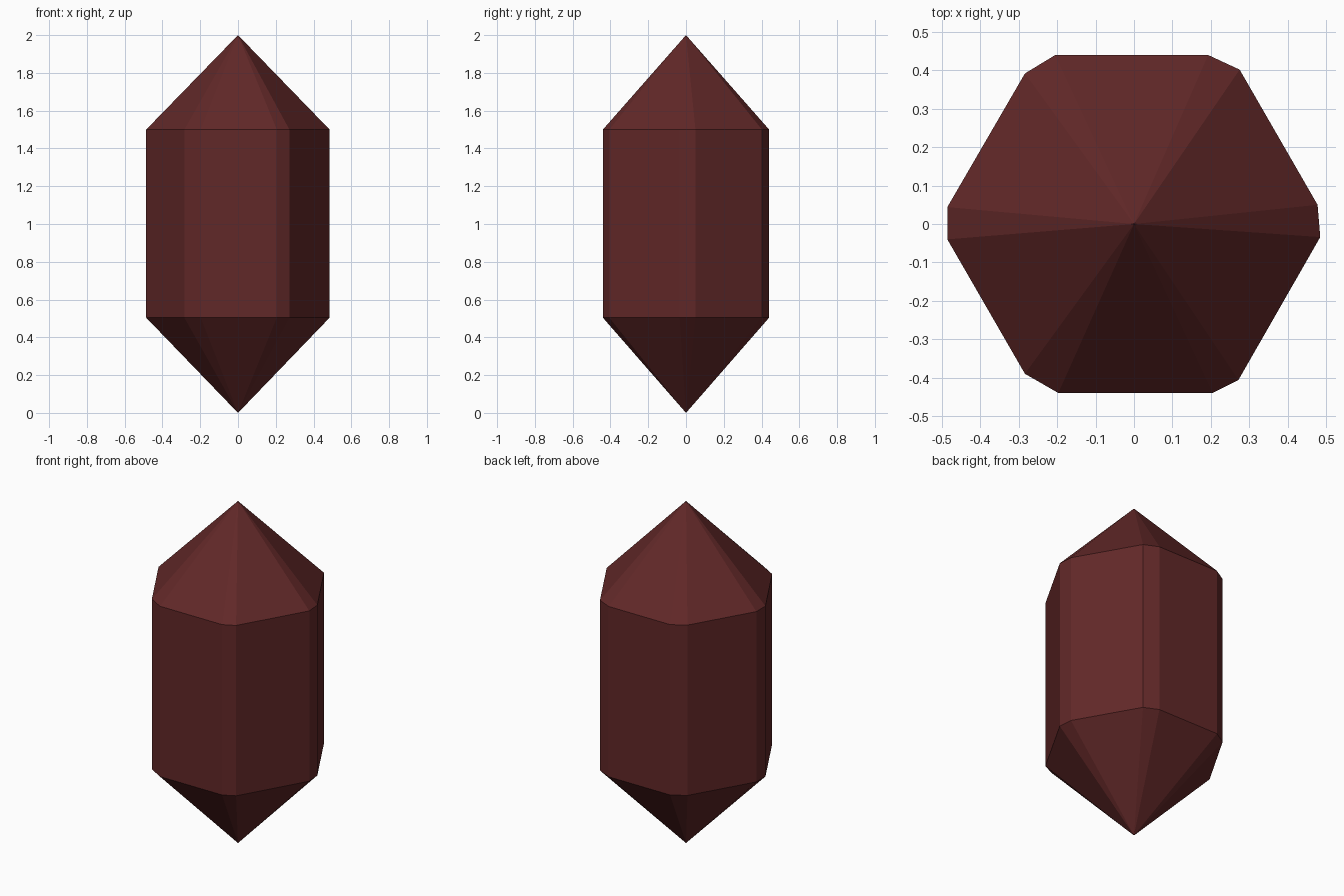
import bpy
import bmesh

cube = bpy.data.objects.get("Cube")
if cube:
    bpy.data.objects.remove(cube, do_unlink=True)

# Dark red mineral
color = (0.12, 0.021, 0.021, 1.0)
mat = bpy.data.materials.new("dark red")
mat.use_nodes = True
mat.diffuse_color = color
mat.node_tree.nodes["Principled BSDF"].inputs["Base Color"].default_value = color

# Hexagonal outline with slightly uneven cut corners, counter-clockwise
outline = [(0.478, 0.05), (0.275, 0.402), (0.193, 0.44), (-0.205, 0.44),
           (-0.284, 0.392), (-0.486, 0.044), (-0.486, -0.04), (-0.284, -0.39),
           (-0.197, -0.44), (0.205, -0.44), (0.272, -0.406), (0.485, -0.034)]

# Prism walls with a pointed cap at each end
bm = bmesh.new()
lower, upper = ([bm.verts.new((x, y, z)) for x, y in outline] for z in (0.504, 1.5))
bottom_tip = bm.verts.new((0, 0, 0))
top_tip = bm.verts.new((0, 0, 2))
for i in range(len(outline)):
    j = (i + 1) % len(outline)
    bm.faces.new((lower[i], lower[j], upper[j], upper[i]))
    bm.faces.new((upper[i], upper[j], top_tip))
    bm.faces.new((lower[j], lower[i], bottom_tip))
bmesh.ops.recalc_face_normals(bm, faces=bm.faces[:])

mesh = bpy.data.meshes.new("crystal")
bm.to_mesh(mesh)
bm.free()
mesh.materials.append(mat)
crystal = bpy.data.objects.new("crystal", mesh)
bpy.context.collection.objects.link(crystal)
